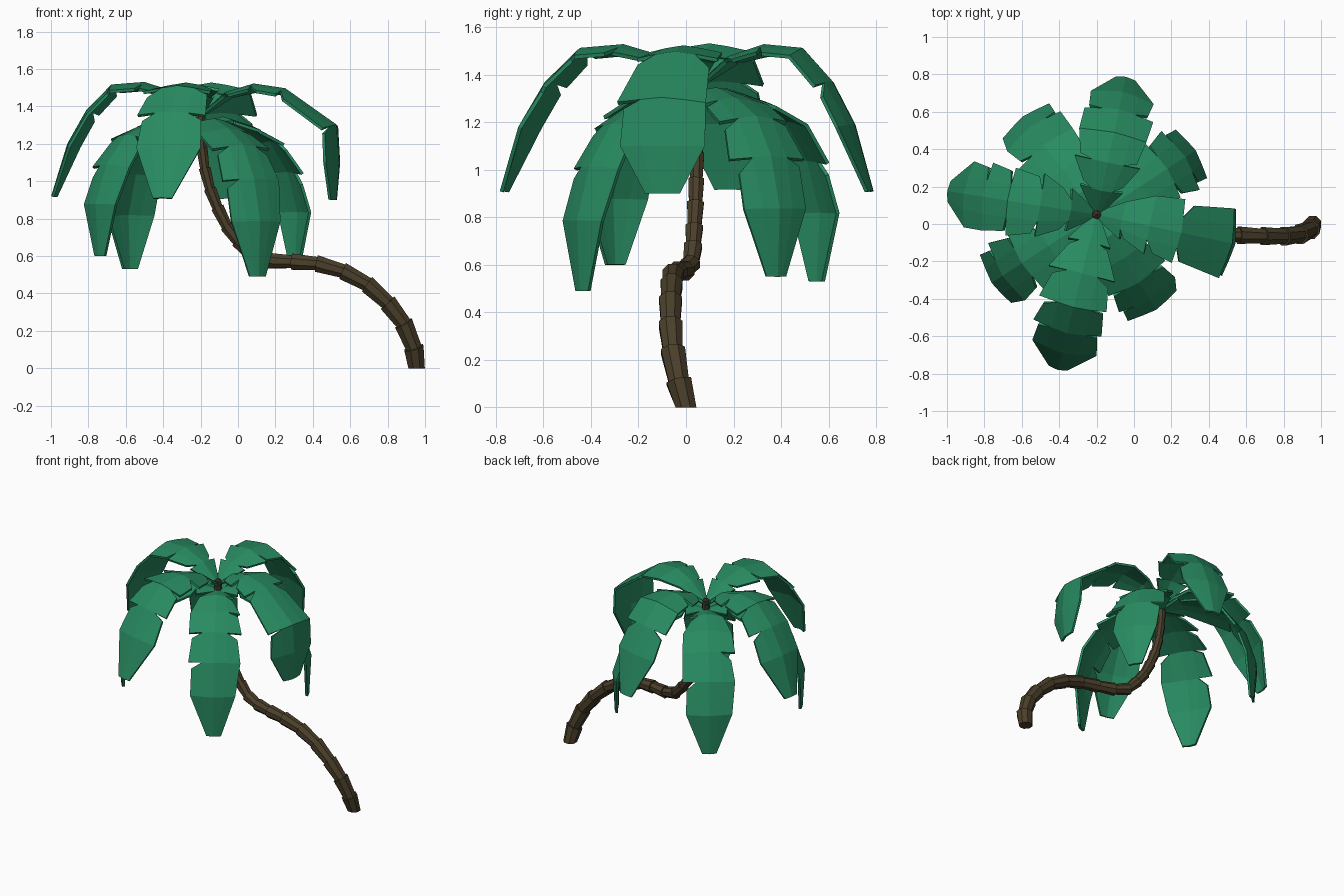
import bpy, bmesh, math, random
from mathutils import Vector

if "Cube" in bpy.data.objects:
    bpy.data.objects.remove(bpy.data.objects["Cube"])
random.seed(4)


def material(name, col):
    m = bpy.data.materials.new(name)
    m.diffuse_color = (*col, 1)
    m.use_nodes = True
    m.node_tree.nodes["Principled BSDF"].inputs["Base Color"].default_value = m.diffuse_color
    return m


green = material("leaf green", (0.021, 0.26, 0.12))
bark = material("bark brown", (0.069, 0.05, 0.023))
heart = material("dark red brown", (0.07, 0.032, 0.02))


def make_object(name, bm, mat):
    me = bpy.data.meshes.new(name)
    bmesh.ops.recalc_face_normals(bm, faces=bm.faces)
    bm.to_mesh(me)
    bm.free()
    me.materials.append(mat)
    ob = bpy.data.objects.new(name, me)
    bpy.context.collection.objects.link(ob)
    return ob


# Trunk: stacked flared segments along a leaning path
path = [Vector(p) for p in [
    (.955, 0, 0), (.94, -.03, .11), (.885, -.055, .24), (.80, -.065, .35),
    (.69, -.065, .45), (.56, -.06, .52), (.42, -.055, .56), (.29, -.035, .57),
    (.17, -.005, .575), (.07, .02, .605), (0, .03, .68), (-.06, .035, .76),
    (-.11, .04, .86), (-.15, .043, .96), (-.178, .045, 1.07),
    (-.193, .048, 1.18), (-.2, .05, 1.29), (-.2, .05, 1.36)]]
SIDES = 8
bm = bmesh.new()


def ring(i, r):
    t = (path[min(i + 1, len(path) - 1)] - path[max(i - 1, 0)]).normalized()
    if i == 0:
        t = Vector((0, 0, 1))
    u = t.cross(Vector((0, 1, 0))).normalized()
    v = t.cross(u)
    return [bm.verts.new(path[i] + r * (u * math.cos(a) + v * math.sin(a)))
            for a in (2 * math.pi * (k + .5) / SIDES for k in range(SIDES))]


n = len(path) - 1
rings = []
for i in range(n):
    r = .050 + (.024 - .050) * i / n
    rings += [ring(i, r * .95), ring(i + 1, r * 1.14)]
for a, b in zip(rings, rings[1:]):
    for k in range(SIDES):
        j = (k + 1) % SIDES
        bm.faces.new((a[k], a[j], b[j], b[k]))
bm.faces.new(rings[0])
bm.faces.new(rings[-1])
make_object("trunk", bm, bark)

# Crown heart on top of the trunk
bm = bmesh.new()
bmesh.ops.create_icosphere(bm, subdivisions=1, radius=.028)
bmesh.ops.translate(bm, verts=bm.verts, vec=(-.2, .05, 1.37))
make_object("crown_heart", bm, heart)

# Frond spines: reach, height, half width
UPPER = [(.01, 1.36, .02), (.14, 1.47, .11), (.30, 1.52, .165), (.47, 1.505, .175),
         (.60, 1.37, .175), (.70, 1.19, .165), (.785, .91, .05)]
EAST = [(.01, 1.36, .02), (.14, 1.47, .10), (.29, 1.515, .15), (.46, 1.49, .165),
        (.735, 1.30, .18), (.75, 1.1, .17), (.735, .9, .07)]
LOWER = [(.01, 1.31, .02), (.14, 1.335, .11), (.29, 1.29, .16), (.45, 1.21, .165),
         (.565, 1.04, .17), (.63, .82, .145), (.615, .53, .045)]


def frond(name, angle, spine, reach=1, drop=0):
    a = math.radians(angle)
    out = Vector((math.cos(a), math.sin(a), 0))
    side = Vector((-out.y, out.x, 0))
    up = Vector((0, 0, 1))
    last = len(spine) - 1
    mid = [Vector((-.2, .05, 0)) + out * r * reach + up * (z + drop * i / last)
           for i, (r, z, w) in enumerate(spine)]
    nor = [side.cross(mid[max(i - 1, 0)] - mid[min(i + 1, last)]).normalized()
           for i in range(last + 1)]
    if nor[1].z < 0:
        nor = [-v for v in nor]
    bm = bmesh.new()
    centre = [bm.verts.new(p) for p in mid]
    for s in (-1, 1):
        def edge(i, f, sag):
            w = spine[i][2]
            return mid[i] + side * s * w * f - nor[i] * w * sag
        inner = [bm.verts.new(edge(i, .5, .08)) for i in range(last + 1)]
        prev = None
        for i in range(last):
            bm.faces.new((centre[i], centre[i + 1], inner[i + 1], inner[i]))
            # Outer leaflet, with a wedge notch after the previous one
            end = edge(i + 1, random.uniform(1, 1.1), .2)
            start = edge(i, 1, .2)
            if 0 < i < last - 1 and random.random() < .8:
                gap = random.uniform(.1, .28)
                start = start.lerp(edge(i + 1, .95, .2), gap)
                start -= side * s * .012
                first = bm.verts.new(start)
            else:
                first = prev or bm.verts.new(start)
            prev = bm.verts.new(end)
            bm.faces.new((inner[i], inner[i + 1], prev, first))
    ob = make_object(name, bm, green)
    mod = ob.modifiers.new("thickness", 'SOLIDIFY')
    mod.thickness = .016
    mod.offset = 0


# Four arching upper fronds and four hanging lower fronds
frond("upper_frond_right", -12, EAST)
frond("upper_frond_back", 78, UPPER, .95)
frond("upper_frond_left", 171, UPPER, 1.02, .01)
frond("upper_frond_front", 256, UPPER, 1.08)
frond("lower_frond_back_right", 33, LOWER, .99, .02)
frond("lower_frond_back_left", 127, LOWER, 1.03, 0)
frond("lower_frond_front_left", 213, LOWER, 1.05, .07)
frond("lower_frond_front_right", -58, LOWER, .94, -.04)
